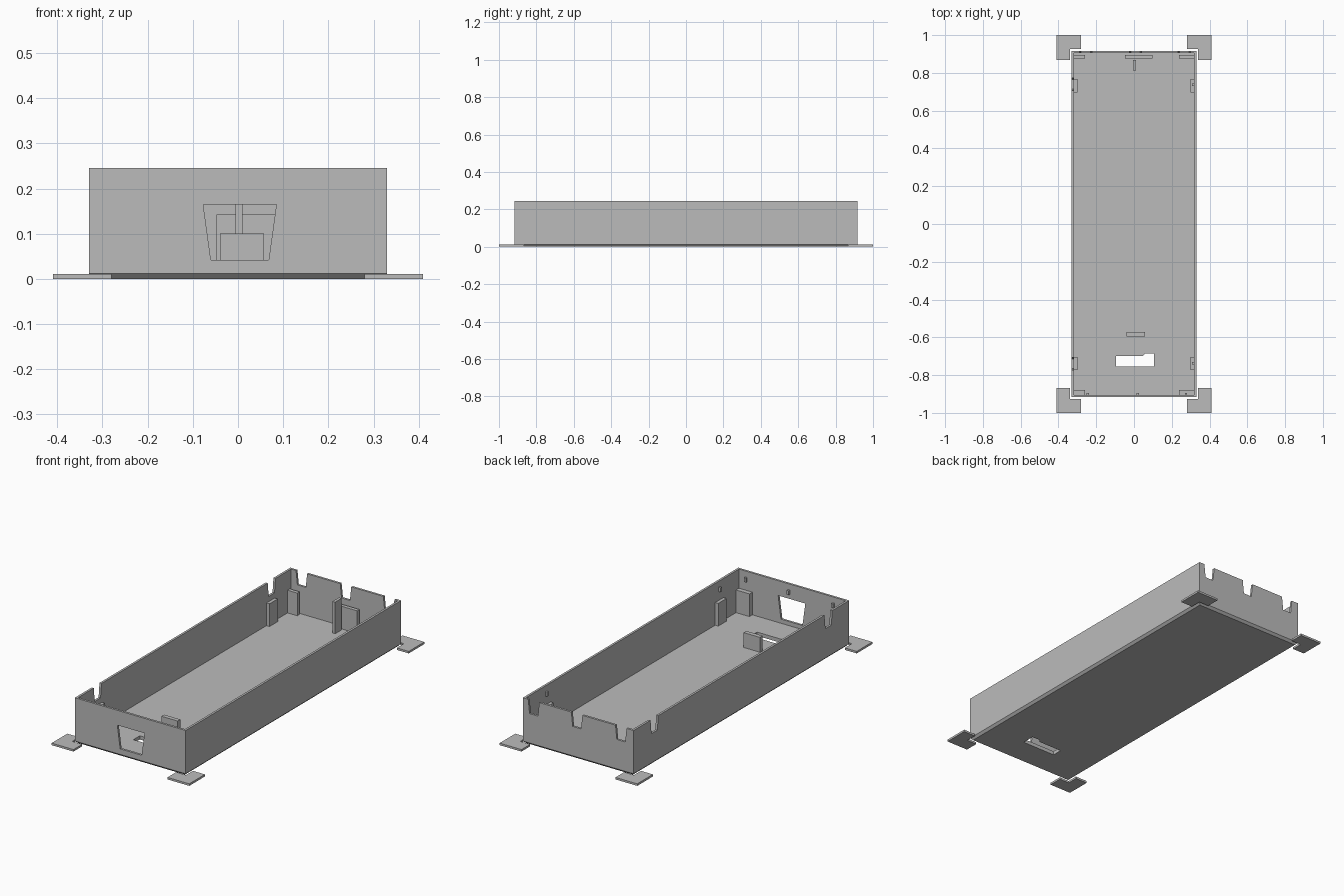
import bpy
import bmesh
from mathutils import Vector

cube = bpy.data.objects.get("Cube")
if cube:
    bpy.data.objects.remove(cube, do_unlink=True)

grey = bpy.data.materials.new("plain_grey")
grey.use_nodes = True
grey.diffuse_color = (0.5, 0.5, 0.5, 1)
grey.node_tree.nodes["Principled BSDF"].inputs["Base Color"].default_value = (0.5, 0.5, 0.5, 1)

HX, HY, TOP = 0.33, 0.917, 0.245    # outer half sizes and rim height
WALL, FLOOR, CHAMFER = 0.012, 0.02, 0.012
IX, IY = HX - WALL, HY - WALL       # inner half sizes


def make_object(name, bm):
    bmesh.ops.recalc_face_normals(bm, faces=bm.faces)
    mesh = bpy.data.meshes.new(name)
    bm.to_mesh(mesh)
    bm.free()
    mesh.materials.append(grey)
    obj = bpy.data.objects.new(name, mesh)
    bpy.context.collection.objects.link(obj)
    return obj


def prism(name, points, axis, lo, hi):
    """Extrude a flat profile along an axis from lo to hi."""
    place = {"x": lambda a, b: (lo, a, b),
             "y": lambda a, b: (a, lo, b),
             "z": lambda a, b: (a, b, lo)}[axis]
    bm = bmesh.new()
    face = bm.faces.new([bm.verts.new(place(a, b)) for a, b in points])
    grown = bmesh.ops.extrude_face_region(bm, geom=[face])
    move = Vector([hi - lo if c == axis else 0 for c in "xyz"])
    bmesh.ops.translate(bm, vec=move,
                        verts=[v for v in grown["geom"] if isinstance(v, bmesh.types.BMVert)])
    return make_object(name, bm)


def rect(x0, x1, y0, y1):
    return [(x0, y0), (x1, y0), (x1, y1), (x0, y1)]


def box(name, x0, x1, y0, y1, z0, z1):
    return prism(name, rect(x0, x1, y0, y1), "z", z0, z1)


def cut(obj, cutter):
    cutter.hide_render = True
    mod = obj.modifiers.new("cut", "BOOLEAN")
    mod.operation, mod.solver, mod.object = "DIFFERENCE", "EXACT", cutter
    graph = bpy.context.evaluated_depsgraph_get()
    mesh = bpy.data.meshes.new_from_object(obj.evaluated_get(graph))
    obj.modifiers.clear()
    obj.data = mesh
    bpy.data.objects.remove(cutter, do_unlink=True)


def notch(centre):
    """Tapered slot profile open at the rim."""
    return [(centre - 0.025, 0.17), (centre + 0.025, 0.17),
            (centre + 0.035, TOP + 0.02), (centre - 0.035, TOP + 0.02)]


# Tray shell with a chamfered bottom edge
bm = bmesh.new()
rings = []
for inset, z in ((CHAMFER, 0), (0, CHAMFER), (0, TOP)):
    x, y = HX - inset, HY - inset
    rings.append([bm.verts.new((a, b, z)) for a, b in rect(-x, x, -y, y)])
for low, high in zip(rings, rings[1:]):
    for i in range(4):
        j = (i + 1) % 4
        bm.faces.new((low[i], low[j], high[j], high[i]))
bm.faces.new(rings[0])
bm.faces.new(rings[-1])
tray = make_object("tray", bm)
cut(tray, box("cavity", -IX, IX, -IY, IY, FLOOR, TOP + 0.1))

# Tapered port in the front wall
port = [(-0.06, 0.042), (0.068, 0.042), (0.085, 0.165), (-0.077, 0.165)]
cut(tray, prism("port_cutter", port, "y", -HY - 0.05, -IY + 0.01))

# Stepped slot through the floor
slot = [(-0.095, -0.755), (0.105, -0.755), (0.105, -0.685),
        (0.06, -0.685), (0.045, -0.7), (-0.095, -0.7)]
cut(tray, prism("floor_slot_cutter", slot, "z", -0.05, FLOOR + 0.03))

# Rim notches in the back wall and one long wall
for x in (-0.255, 0.008, 0.265):
    cut(tray, prism("back_notch_cutter", notch(x), "y", IY - 0.01, HY + 0.05))
for y in (-0.74, 0.74):
    cut(tray, prism("side_notch_cutter", notch(y), "x", -HX - 0.05, -IX + 0.01))

# Corner pads, cut clear of the tray outline
for sx, side in ((-1, "right"), (1, "left")):
    for sy, end in ((-1, "front"), (1, "back")):
        gap = 0.009
        ix, iy, ox, oy = 0.28, 0.867, 0.41, 1.0
        corner = [(ox, iy), (ox, oy), (ix, oy), (ix, HY + gap),
                  (HX + gap, HY + gap), (HX + gap, iy)]
        prism(f"{end}_{side}_pad", [(sx * a, sy * b) for a, b in corner], "z", 0, 0.011)

# Upright supports along the walls
BASE, POST = FLOOR - 0.005, 0.142
for s, side in ((-1, "right"), (1, "left")):
    for y in (-0.737, 0.733):
        x0, x1 = sorted((s * 0.3, s * (IX + 0.002)))
        box(f"{side}_support", x0, x1, y - 0.036, y + 0.034, BASE, POST)
for x0, x1 in ((-IX, -0.26), (0.238, IX)):
    box("front_support", x0, x1, -IY - 0.002, -0.88, BASE, POST)
for x0, x1 in ((-IX, -0.26), (-0.048, 0.097), (0.238, IX)):
    box("back_support", x0, x1, 0.876, 0.896, BASE, POST)

# Free-standing rib and block
box("back_rib", -0.006, 0.01, 0.812, 0.868, BASE, 0.19)
box("front_block", -0.04, 0.057, -0.595, -0.572, BASE, 0.1)

# Small catches inside the front wall and the plain long wall
for x in (-0.245, 0.02, 0.275):
    box("front_catch", x - 0.006, x + 0.006, -IY - 0.002, -IY + 0.011, 0.19, 0.213)
for y in (-0.737, 0.737):
    box("side_catch", IX - 0.011, IX + 0.002, y - 0.006, y + 0.006, 0.19, 0.213)
